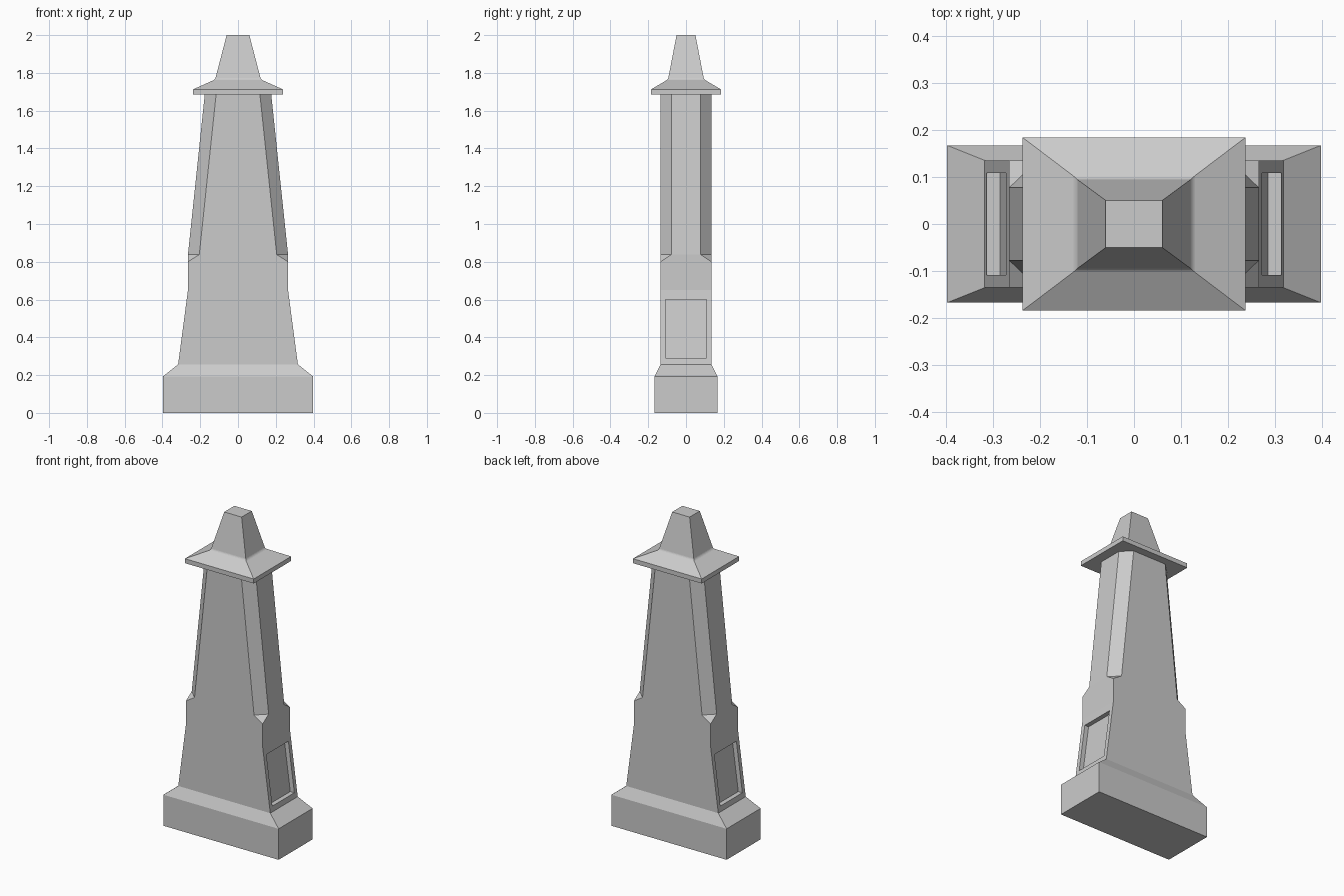
import bpy, bmesh

if "Cube" in bpy.data.objects:
    bpy.data.objects.remove(bpy.data.objects["Cube"])


def ring(x, y, z, cx=0.0, cy=0.0):
    """Rectangle of half sizes x, y with each corner cut by cx, cy (8 points)."""
    return [(x, y - cy, z), (x - cx, y, z), (-x + cx, y, z), (-x, y - cy, z),
            (-x, -y + cy, z), (-x + cx, -y, z), (x - cx, -y, z), (x, -y + cy, z)]


def loft(rings, close_bottom=True, close_top=True):
    """Skin a stack of 8-point rings; uncut corners are merged away."""
    bm = bmesh.new()
    loops = [[bm.verts.new(p) for p in r] for r in rings]
    for a, b in zip(loops, loops[1:]):
        for i in range(8):
            j = (i + 1) % 8
            bm.faces.new((a[i], a[j], b[j], b[i]))
    if close_bottom:
        bm.faces.new(loops[0][::-1])
    if close_top:
        bm.faces.new(loops[-1])
    bmesh.ops.remove_doubles(bm, verts=bm.verts, dist=1e-5)
    bm.normal_update()
    return bm


def finish(bm, name):
    mesh = bpy.data.meshes.new(name)
    bm.to_mesh(mesh)
    bm.free()
    obj = bpy.data.objects.new(name, mesh)
    bpy.context.collection.objects.link(obj)
    return obj


# Plinth with sloped shoulder
finish(loft([ring(0.397, 0.167, 0), ring(0.397, 0.167, 0.193),
             ring(0.317, 0.135, 0.257)], close_top=False), "plinth")

# Tapered shaft with stopped chamfers on the upper corners
bm = loft([ring(0.317, 0.135, 0.257), ring(0.265, 0.135, 0.65),
           ring(0.265, 0.135, 0.80), ring(0.265, 0.135, 0.838, 0.06, 0.058),
           ring(0.176, 0.135, 1.685, 0.06, 0.058)],
          close_bottom=False, close_top=False)

# Recessed panel in each sloped side face
sides = [f for f in bm.faces
         if abs(f.normal.x) > 0.9 and f.calc_center_median().z < 0.6]
for f in sides:
    sign = 1 if f.normal.x > 0 else -1
    bmesh.ops.inset_individual(bm, faces=[f], thickness=0.02)
    for v in f.verts:
        z = 0.60 if v.co.z > 0.45 else 0.29
        x = 0.317 + (0.265 - 0.317) * (z - 0.257) / (0.65 - 0.257)
        v.co = (sign * x, 0.108 if v.co.y > 0 else -0.108, z)
    outline = [v.co.copy() for v in f.verts]
    bmesh.ops.inset_individual(bm, faces=[f], thickness=0.001)
    for v, co in zip(f.verts, outline):
        v.co = (co.x - sign * 0.028, co.y, co.z)
finish(bm, "shaft")

# Cap: thin eave, shallow roof and steep truncated top
bm = loft([ring(0.237, 0.184, 1.685), ring(0.237, 0.184, 1.713),
           ring(0.121, 0.095, 1.766), ring(0.06, 0.05, 2.0)])
bend = [e for e in bm.edges if all(abs(v.co.z - 1.766) < 1e-4 for v in e.verts)]
bmesh.ops.bevel(bm, geom=bend, offset=0.008, segments=3, profile=0.5,
                affect='EDGES')
finish(bm, "cap")
